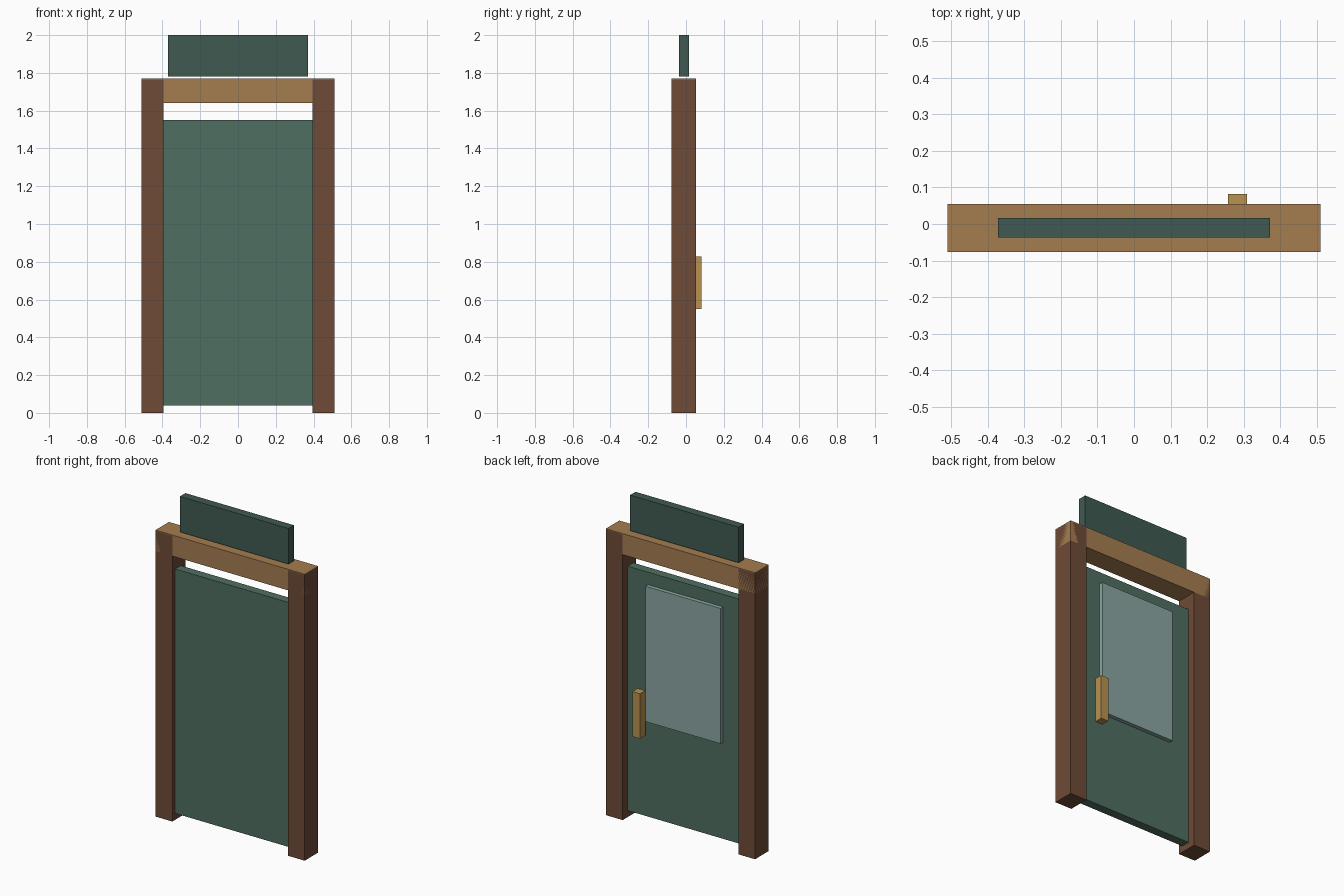
import bpy
import bmesh

if "Cube" in bpy.data.objects:
    bpy.data.objects.remove(bpy.data.objects["Cube"])


def material(name, rgb):
    m = bpy.data.materials.new(name)
    m.diffuse_color = (*rgb, 1.0)
    m.use_nodes = True
    m.node_tree.nodes["Principled BSDF"].inputs["Base Color"].default_value = m.diffuse_color
    return m


def box(name, x, y, z, mat):
    """Box from (min, max) ranges on each axis."""
    size = [r[1] - r[0] for r in (x, y, z)]
    mid = [(r[0] + r[1]) / 2 for r in (x, y, z)]
    mesh = bpy.data.meshes.new(name)
    bm = bmesh.new()
    bmesh.ops.create_cube(bm, size=1.0)
    bmesh.ops.scale(bm, vec=size, verts=bm.verts)
    bm.to_mesh(mesh)
    bm.free()
    mesh.materials.append(mat)
    obj = bpy.data.objects.new(name, mesh)
    obj.location = mid
    bpy.context.collection.objects.link(obj)
    return obj


dark_wood = material("dark_wood", (0.156, 0.069, 0.037))
light_wood = material("light_wood", (0.376, 0.205, 0.08))
green = material("green_paint", (0.08, 0.156, 0.12))
dark_green = material("dark_green_paint", (0.051, 0.102, 0.082))
glass = material("pale_glass", (0.26, 0.38, 0.36))
brass = material("brass", (0.479, 0.287, 0.08))

FRAME_Y = (-0.077, 0.054)

# Door frame: two posts and a full-width lintel
for side, s in (("left", -1), ("right", 1)):
    box(f"{side}_post", sorted((s * 0.395, s * 0.51)), FRAME_Y, (0, 1.765), dark_wood)
box("lintel", (-0.51, 0.51), FRAME_Y, (1.64, 1.77), light_wood)

# Door leaf with a raised window pane and pull handle on the back
box("door_panel", (-0.395, 0.395), (-0.05, 0.005), (0.04, 1.55), green)
box("window_pane", (-0.257, 0.257), (0.002, 0.03), (0.637, 1.473), glass)
box("door_handle", (0.257, 0.309), (0.03, 0.082), (0.55, 0.828), brass)

# Blank sign board above the lintel
box("sign_board", (-0.371, 0.371), (-0.037, 0.016), (1.78, 2.0), dark_green)
